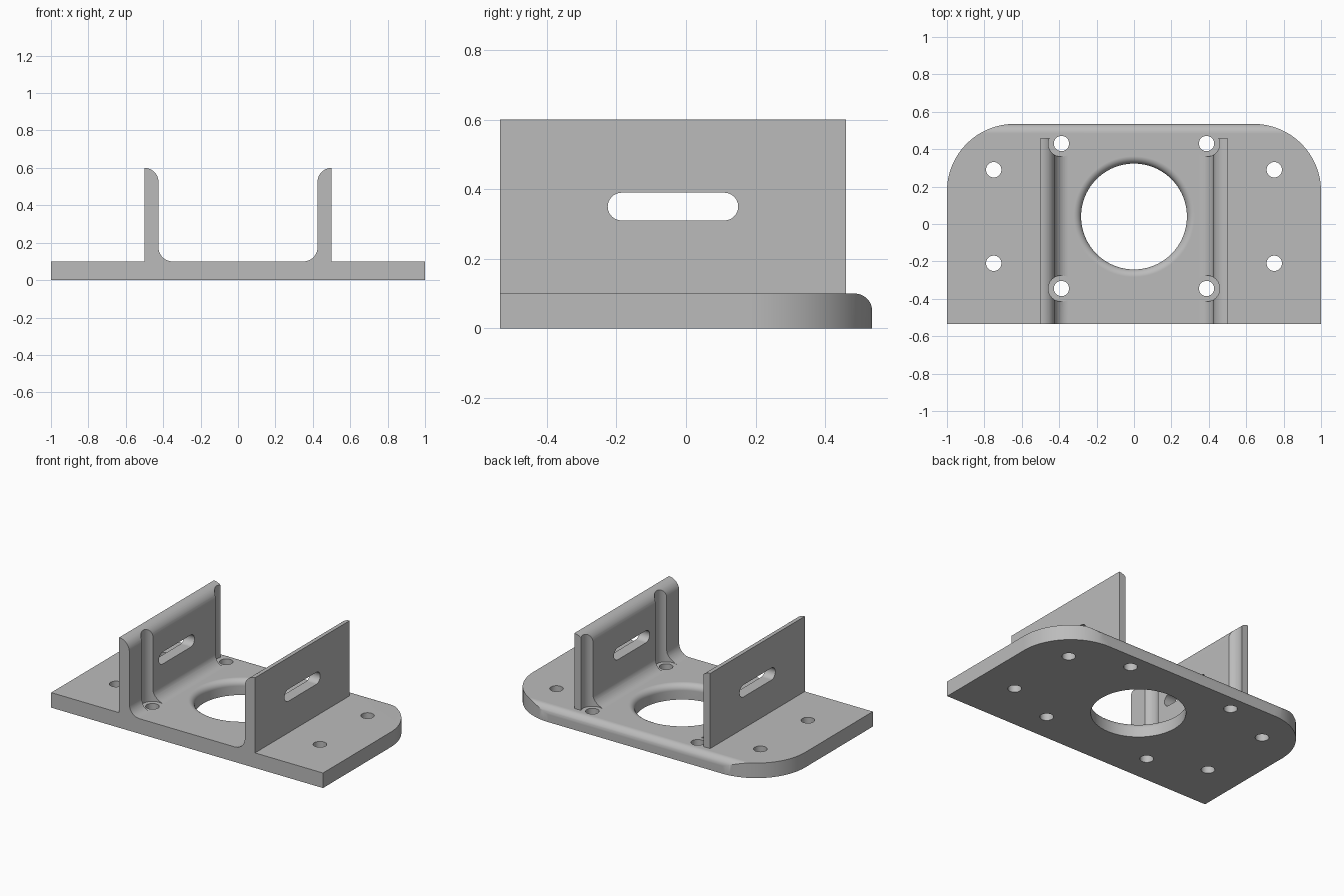
import bpy, bmesh, math
from mathutils import Vector

cube = bpy.data.objects.get("Cube")
if cube:
    bpy.data.objects.remove(cube, do_unlink=True)

metal = bpy.data.materials.new("grey_metal")
metal.use_nodes = True
colour = (0.5, 0.5, 0.5, 1)
metal.diffuse_color = colour
for node in metal.node_tree.nodes:
    if node.type == 'BSDF_PRINCIPLED':
        node.inputs["Base Color"].default_value = colour


def finish(name, bm):
    bmesh.ops.recalc_face_normals(bm, faces=bm.faces)
    mesh = bpy.data.meshes.new(name)
    bm.to_mesh(mesh)
    bm.free()
    mesh.materials.append(metal)
    obj = bpy.data.objects.new(name, mesh)
    bpy.context.collection.objects.link(obj)
    return obj


def arc(cx, cy, r, start, end, steps=12):
    """Points along an arc, angles in degrees."""
    angles = [math.radians(start + (end - start) * i / steps) for i in range(steps + 1)]
    return [(cx + r * math.cos(a), cy + r * math.sin(a)) for a in angles]


def prism(name, points, axis, near, far):
    """Extrude a flat outline along the axis with the given index."""
    bm = bmesh.new()

    def place(p, d):
        co = list(p)
        co.insert(axis, d)
        return bm.verts.new(co)
    face = bm.faces.new([place(p, near) for p in points])
    new = bmesh.ops.extrude_face_region(bm, geom=[face])["geom"]
    shift = Vector()
    shift[axis] = far - near
    bmesh.ops.translate(bm, vec=shift, verts=[v for v in new if isinstance(v, bmesh.types.BMVert)])
    return finish(name, bm)


def lathe(name, profile, x, y, steps=48):
    """Solid of revolution from (radius, height) pairs."""
    bm = bmesh.new()
    rings = []
    for r, z in profile:
        rings.append([bm.verts.new((px, py, z)) for px, py in arc(x, y, r, 0, 360, steps)[:-1]])
    for low, high in zip(rings, rings[1:]):
        for i in range(steps):
            j = (i + 1) % steps
            bm.faces.new((low[i], low[j], high[j], high[i]))
    bm.faces.new(rings[0])
    bm.faces.new(rings[-1])
    return finish(name, bm)


def boolean(target, tool, operation='DIFFERENCE'):
    mod = target.modifiers.new("boolean", 'BOOLEAN')
    mod.object, mod.operation, mod.solver = tool, operation, 'EXACT'
    apply(target, mod)
    bpy.data.objects.remove(tool, do_unlink=True)


def apply(obj, mod):
    bpy.ops.object.select_all(action='DESELECT')
    obj.select_set(True)
    bpy.context.view_layer.objects.active = obj
    bpy.ops.object.modifier_apply(modifier=mod.name)


FRONT, BACK, TOP = -0.535, 0.535, 0.1
SCREW_Y = (0.43, -0.345)

# Base plate with rounded back corners
R = 0.36
outline = [(-1, FRONT), (1, FRONT)] + arc(1 - R, BACK - R, R, 0, 90, 24) \
    + arc(R - 1, BACK - R, R, 90, 180, 24)
bracket = prism("mounting_bracket", outline, 2, 0, TOP)

# Rounded upper back edge
edge = arc(BACK - 0.05, 0.05, 0.05, 90, 0) + [(0.7, 0.05), (0.7, 0.2), (BACK - 0.05, 0.2)]
boolean(bracket, prism("edge_cutter", edge, 0, -1.2, 1.2))

# Upright walls: rounded inner top, filleted foot, slot and screw clearance grooves
T = 0.075
for side in (-1, 1):
    profile = [(0.5, 0.05), (0.5, 0.6)] + arc(0.5, 0.6 - T, T, 90, 180)[1:] \
        + arc(0.425 - T, TOP + T, T, 0, -90) + [(0.425 - T, 0.05)]
    wall = prism("side_wall", [(side * x, z) for x, z in profile], 1, FRONT, 0.46)
    slot = arc(0.11, 0.35, 0.04, -90, 90) + arc(-0.185, 0.35, 0.04, 90, 270)
    boolean(wall, prism("slot_cutter", slot, 0, side * 0.3, side * 0.6))
    for y in SCREW_Y:
        boolean(wall, lathe("groove_cutter", [(0.07, TOP), (0.07, 0.8)], side * 0.388, y))
    boolean(bracket, wall, 'UNION')

# Large centre opening with a rounded upper rim
rim = [(0.283, -0.1)] + [(r, z) for r, z in arc(0.283 + 0.04, TOP - 0.04, 0.04, 180, 90, 8)] \
    + [(0.323, 0.2)]
boolean(bracket, lathe("opening_cutter", rim, 0, 0.04, 96))

# Screw holes
for side in (-1, 1):
    spots = [(0.75, 0.29), (0.75, -0.21)] + [(0.388, y) for y in SCREW_Y]
    for x, y in spots:
        boolean(bracket, lathe("screw_cutter", [(0.041, -0.1), (0.041, 0.2)], side * x, y, 32))

# Smooth curved faces, crisp flat ones
bpy.ops.object.select_all(action='DESELECT')
bracket.select_set(True)
bpy.context.view_layer.objects.active = bracket
bpy.ops.object.shade_smooth_by_angle(angle=math.radians(25))
weighted = bracket.modifiers.new("weighted_normals", 'WEIGHTED_NORMAL')
weighted.keep_sharp = True
